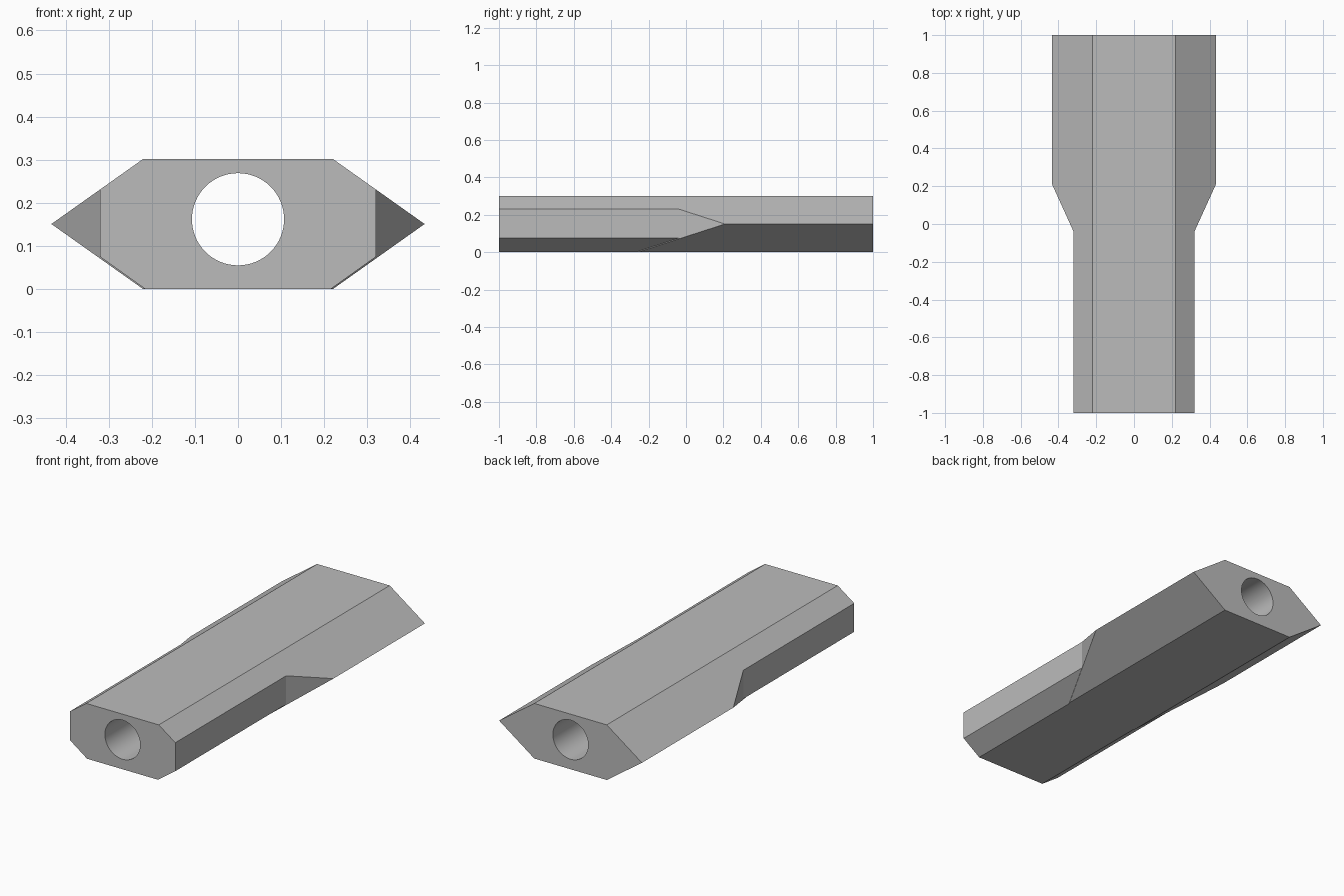
import bpy, bmesh, math

cube = bpy.data.objects.get("Cube")
if cube:
    bpy.data.objects.remove(cube, do_unlink=True)

grey = bpy.data.materials.new("plain grey")
grey.use_nodes = True
colour = (0.5, 0.5, 0.5, 1)
grey.diffuse_color = colour
grey.node_tree.nodes["Principled BSDF"].inputs["Base Color"].default_value = colour


def prism(name, section, start, end):
    """Extrude an xz section along y; start and end give y for each x."""
    bm = bmesh.new()
    a = [bm.verts.new((x, start(x), z)) for x, z in section]
    b = [bm.verts.new((x, end(x), z)) for x, z in section]
    bm.faces.new(a)
    bm.faces.new(b[::-1])
    n = len(a)
    for i in range(n):
        j = (i + 1) % n
        bm.faces.new((a[j], a[i], b[i], b[j]))
    bmesh.ops.recalc_face_normals(bm, faces=bm.faces)
    mesh = bpy.data.meshes.new(name)
    bm.to_mesh(mesh)
    bm.free()
    mesh.materials.append(grey)
    ob = bpy.data.objects.new(name, mesh)
    bpy.context.collection.objects.link(ob)
    return ob


def cut(target, cutter):
    cutter.hide_render = True
    cutter.hide_viewport = True
    mod = target.modifiers.new(cutter.name, "BOOLEAN")
    mod.operation = "DIFFERENCE"
    mod.solver = "EXACT"
    mod.object = cutter


# Six-sided bar
W, T, H = 0.433, 0.22, 0.302
hexagon = [(-W, H / 2), (-T, 0), (T, 0), (W, H / 2), (T, H), (-T, H)]
body = prism("bar_body", hexagon, lambda x: -1, lambda x: 1)


# Narrowed front flanks ending in a slanted ramp
def ramp(x):
    return -0.04 + (abs(x) - 0.32) * 2.2


for side, name in ((1, "left_flank_cutter"), (-1, "right_flank_cutter")):
    section = [(0.32, 0.4), (0.32, 0.075), (0.114, -0.072), (0.6, -0.072), (0.6, 0.4)]
    cut(body, prism(name, [(side * x, z) for x, z in section], lambda x: -1.2, ramp))

# Round bore through the full length
N, R, Z = 64, 0.107, 0.162
circle = [(R * math.cos(i * math.tau / N), Z + R * math.sin(i * math.tau / N)) for i in range(N)]
cut(body, prism("bore_cutter", circle, lambda x: -1.2, lambda x: 1.2))

# Bake the cuts, then smooth only the bore
bpy.context.view_layer.objects.active = body
bpy.ops.object.select_all(action="DESELECT")
body.select_set(True)
for mod in list(body.modifiers):
    helper = mod.object
    bpy.ops.object.modifier_apply(modifier=mod.name)
    bpy.data.objects.remove(helper, do_unlink=True)
bpy.ops.object.shade_smooth_by_angle(angle=math.radians(15))
